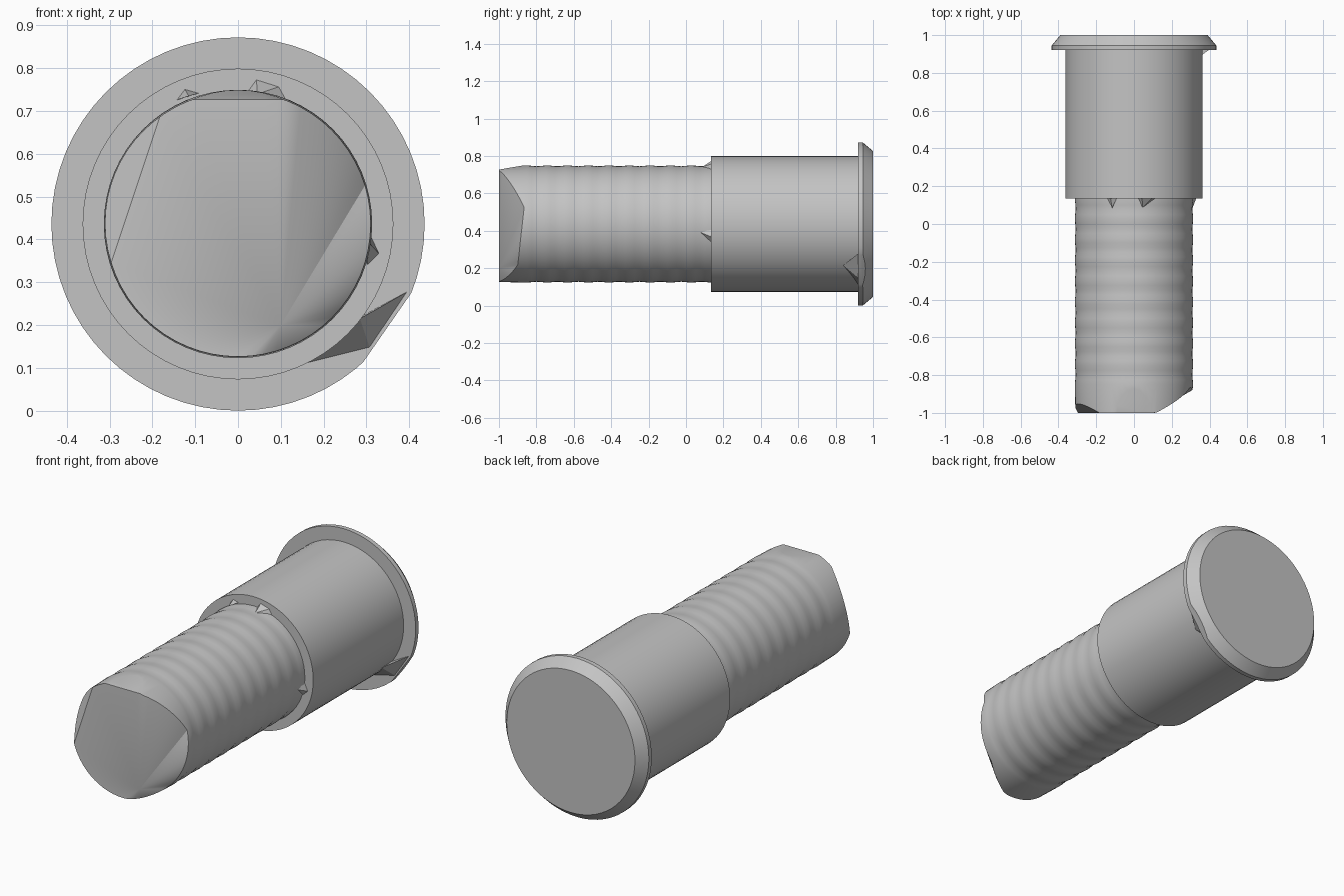
import bpy, bmesh, math
from mathutils import Vector

if "Cube" in bpy.data.objects:
    bpy.data.objects.remove(bpy.data.objects["Cube"])

CZ = 0.436          # height of the long axis
SIDES = 64

steel = bpy.data.materials.new("plain_grey")
steel.diffuse_color = (0.55, 0.55, 0.55, 1)
steel.use_nodes = True
steel.node_tree.nodes["Principled BSDF"].inputs["Base Color"].default_value = steel.diffuse_color


def finish(name, bm, smooth=True):
    bmesh.ops.recalc_face_normals(bm, faces=bm.faces)
    mesh = bpy.data.meshes.new(name)
    bm.to_mesh(mesh)
    bm.free()
    mesh.materials.append(steel)
    obj = bpy.data.objects.new(name, mesh)
    bpy.context.collection.objects.link(obj)
    if smooth:
        bpy.ops.object.select_all(action='DESELECT')
        obj.select_set(True)
        bpy.context.view_layer.objects.active = obj
        bpy.ops.object.shade_smooth_by_angle(angle=math.radians(30))
    return obj


def ring(bm, r, y_at):
    verts = []
    for i in range(SIDES):
        a = 2 * math.pi * i / SIDES
        verts.append(bm.verts.new((r * math.cos(a), y_at(a), CZ + r * math.sin(a))))
    return verts


def bridge(bm, a, b):
    for i in range(SIDES):
        j = (i + 1) % SIDES
        bm.faces.new((a[i], a[j], b[j], b[i]))


def lathe(profile):
    """Closed solid turned around the long axis from (y, radius) points."""
    bm = bmesh.new()
    rings = [ring(bm, r, lambda a, y=y: y) for y, r in profile]
    for a, b in zip(rings, rings[1:]):
        bridge(bm, a, b)
    bm.faces.new(rings[0])
    bm.faces.new(rings[-1])
    return bm


def slice_off(bm, point, normal):
    geom = bm.verts[:] + bm.edges[:] + bm.faces[:]
    bmesh.ops.bisect_plane(bm, geom=geom, plane_co=point, plane_no=normal, clear_outer=True)
    bmesh.ops.holes_fill(bm, edges=[e for e in bm.edges if e.is_boundary], sides=0)


# Flange with bevelled back edge and a small flat on the lower right
bm = lathe([(0.92, 0.436), (0.945, 0.436), (1.0, 0.39)])
slice_off(bm, (0.82 * 0.425, 0.93, CZ - 0.57 * 0.425), (0.82, 0.0, -0.57))
finish("flange", bm)

# Collar
finish("collar", lathe([(0.135, 0.363), (0.93, 0.363)]))

# Shaft with faint ripples and a broken front end
RIM = [(-82, -1.0), (-45, -0.9), (-16, -0.885), (17, -0.865), (68, -1.0)]


def rim_y(a):
    d = math.degrees(a)
    d = d - 360 if d > 180 else d
    for (d0, y0), (d1, y1) in zip(RIM, RIM[1:]):
        if d0 <= d <= d1:
            return y0 + (y1 - y0) * (d - d0) / (d1 - d0)
    return -1.0


bm = bmesh.new()
front = ring(bm, 0.310, rim_y)
apex = bm.verts.new((0.1, -1.0, 0.2))
for i in range(SIDES):
    bm.faces.new((front[i], front[(i + 1) % SIDES], apex))
last = front
for k in range(40):
    y = -0.85 + k * 0.025
    nxt = ring(bm, 0.311 + 0.0025 * math.sin(y * 2 * math.pi / 0.11), lambda a: y)
    bridge(bm, last, nxt)
    last = nxt
back = ring(bm, 0.311, lambda a: 0.15)
bridge(bm, last, back)
bm.faces.new(back)
slice_off(bm, (0, -1, 0.727), (0, -0.17, 1))
slice_off(bm, (-0.24, -1, 0.515), (-0.6, -0.77, 0.2))
finish("shaft", bm)


def shard(name, points):
    bm = bmesh.new()
    for p in points:
        bm.verts.new(Vector(p))
    bmesh.ops.convex_hull(bm, input=bm.verts[:])
    finish(name, bm, smooth=False)


# Small chips where the shaft meets the collar
shard("chip_left", [(-0.145, 0.14, 0.725), (-0.125, 0.14, 0.752),
                    (-0.09, 0.14, 0.742), (-0.115, 0.085, 0.735)])
shard("chip_top", [(0.02, 0.14, 0.745), (0.043, 0.14, 0.776),
                   (0.10, 0.14, 0.758), (0.12, 0.14, 0.722), (0.045, 0.085, 0.74)])
shard("chip_right", [(0.31, 0.14, 0.41), (0.331, 0.14, 0.365),
                     (0.30, 0.14, 0.335), (0.308, 0.08, 0.39)])

# Angular web between collar and flange on the lower right
shard("flange_web", [(0.408, 0.93, 0.285), (0.31, 0.93, 0.14), (0.15, 0.93, 0.10),
                     (0.285, 0.84, 0.215), (0.16, 0.89, 0.15)])
